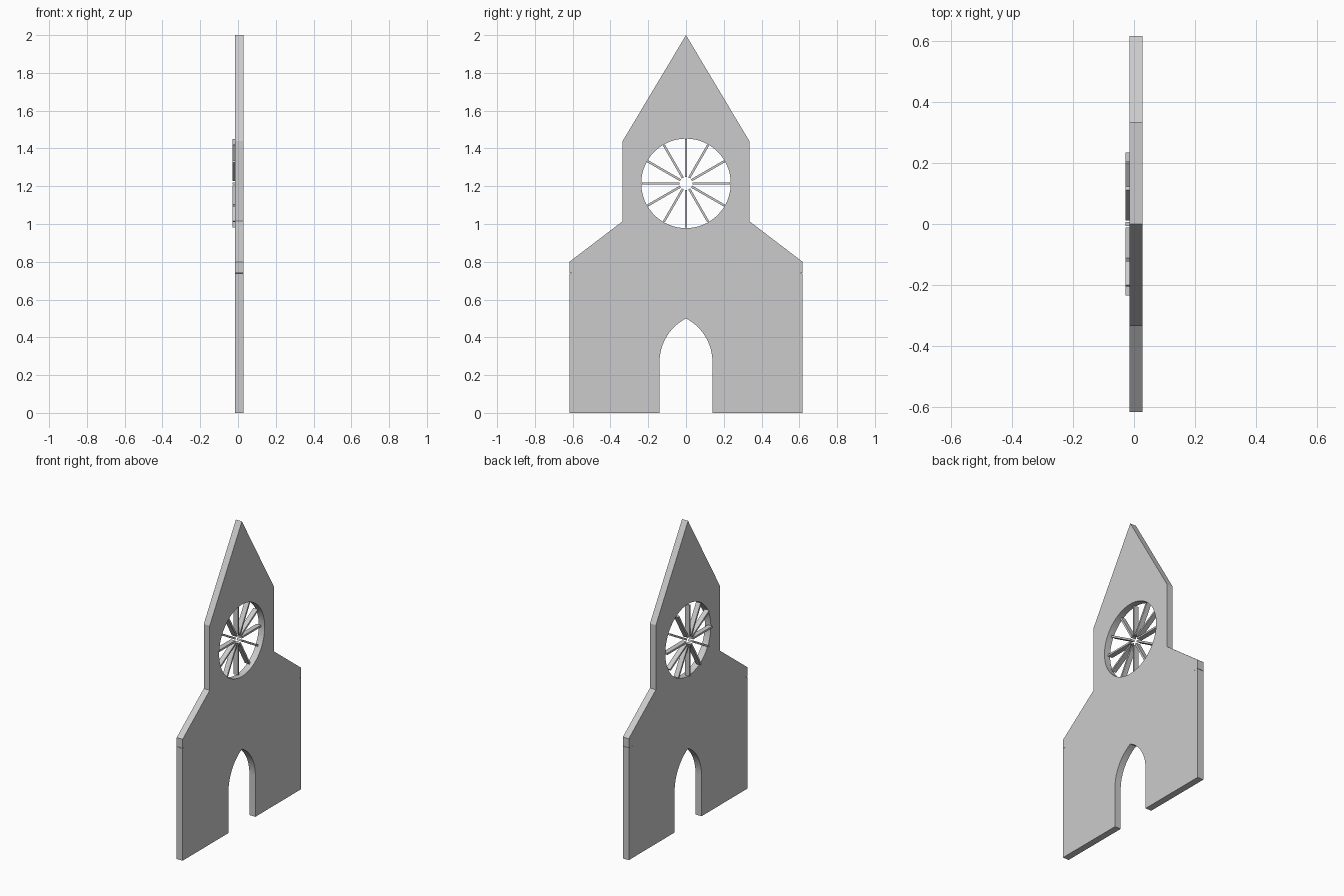
import bpy, bmesh
from math import sin, cos, pi, asin
from mathutils import Matrix

if "Cube" in bpy.data.objects:
    bpy.data.objects.remove(bpy.data.objects["Cube"])

X0, X1 = -0.015, 0.0285      # wall thickness range
WC, WR = 1.215, 0.237        # round window centre height and radius

# Half outline of the wall, apex down to the door jamb, with a hairline side joint
half = [(0.335, 1.44), (0.335, 1.015), (0.617, 0.80),
        (0.617, 0.741), (0.58, 0.74), (0.617, 0.739),
        (0.617, 0), (0.14, 0)]
# Pointed door arch, tangent to the jamb
R, spring, rise = 0.259, 0.27, 0.23
end = asin(rise / R)
half += [(0.14 - R + R * cos(end * i / 12), spring + R * sin(end * i / 12))
         for i in range(12)]
outline = ([(0, 2)] + half + [(0, spring + rise)]
           + [(-y, z) for y, z in reversed(half)])
window = [(WR * cos(2 * pi * i / 64), WC + WR * sin(2 * pi * i / 64))
          for i in range(64)]

# Wall plate: filled outline with a round opening
cu = bpy.data.curves.new("church_front_wall", 'CURVE')
cu.dimensions = '2D'
cu.fill_mode = 'BOTH'
cu.extrude = (X1 - X0) / 2
for pts in (outline, window):
    sp = cu.splines.new('POLY')
    sp.points.add(len(pts) - 1)
    for p, (y, z) in zip(sp.points, pts):
        p.co = (y, z, 0, 1)
    sp.use_cyclic_u = True
wall = bpy.data.objects.new("church_front_wall", cu)
bpy.context.collection.objects.link(wall)
wall.location.x = (X0 + X1) / 2
wall.rotation_euler = (pi / 2, 0, pi / 2)
bpy.context.view_layer.objects.active = wall
wall.select_set(True)
bpy.ops.object.convert(target='MESH')
wall = bpy.context.object
bm = bmesh.new()
bm.from_mesh(wall.data)
bmesh.ops.remove_doubles(bm, verts=bm.verts, dist=0.0001)
bmesh.ops.recalc_face_normals(bm, faces=bm.faces)
bm.to_mesh(wall.data)
bm.free()
bpy.ops.object.shade_smooth_by_angle()

# Window spokes: twelve thin bars around an open centre
bm = bmesh.new()
r0, r1 = 0.034, 0.234
sx0, sx1 = -0.0285, 0.004
for i in range(12):
    m = (Matrix.Translation(((sx0 + sx1) / 2, 0, WC))
         @ Matrix.Rotation(i * pi / 6, 4, 'X')
         @ Matrix.Translation((0, 0, (r0 + r1) / 2))
         @ Matrix.Diagonal((sx1 - sx0, 0.012, r1 - r0, 1)))
    bmesh.ops.create_cube(bm, size=1, matrix=m)
me = bpy.data.meshes.new("window_spokes")
bm.to_mesh(me)
bm.free()
bpy.context.collection.objects.link(bpy.data.objects.new("window_spokes", me))
